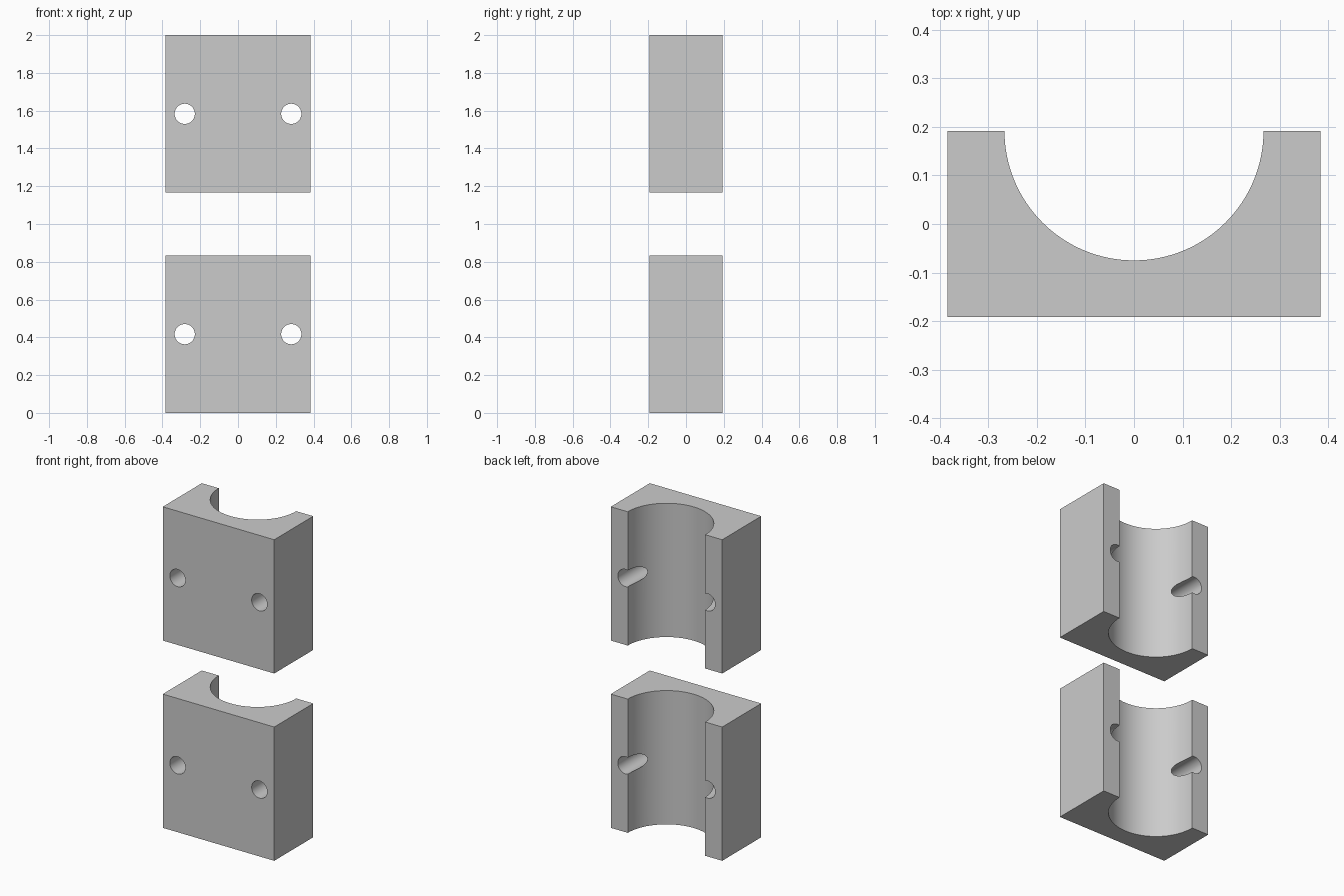
import bpy, bmesh, math

if "Cube" in bpy.data.objects:
    bpy.data.objects.remove(bpy.data.objects["Cube"])

W, D, H = 0.384, 0.192, 0.8333      # half width, half depth, height of a block
GROOVE_R = 0.267
HOLE_X, HOLE_R = 0.282, 0.0535


def make_object(name, bm):
    bmesh.ops.recalc_face_normals(bm, faces=bm.faces)
    mesh = bpy.data.meshes.new(name)
    bm.to_mesh(mesh)
    bm.free()
    obj = bpy.data.objects.new(name, mesh)
    bpy.context.collection.objects.link(obj)
    return obj


def clamp_block(name, z0):
    # Block profile with a half-round groove open to the back
    n = 64
    pts = [(-W, D), (-W, -D), (W, -D), (W, D)]
    pts += [(GROOVE_R * math.cos(math.pi * i / n), D - GROOVE_R * math.sin(math.pi * i / n))
            for i in range(n + 1)]
    bm = bmesh.new()
    face = bm.faces.new([bm.verts.new((x, y, z0)) for x, y in pts])
    ext = bmesh.ops.extrude_face_region(bm, geom=[face])
    verts = [v for v in ext["geom"] if isinstance(v, bmesh.types.BMVert)]
    bmesh.ops.translate(bm, verts=verts, vec=(0, 0, H))
    block = make_object(name, bm)

    # Pair of screw holes running front to back
    for side in (-1, 1):
        bpy.ops.mesh.primitive_cylinder_add(
            vertices=48, radius=HOLE_R, depth=1,
            location=(side * HOLE_X, 0, z0 + H / 2), rotation=(math.pi / 2, 0, 0))
        cutter = bpy.context.object
        cutter.name = "hole_cutter"
        cutter.hide_render = True
        mod = block.modifiers.new("screw_hole", "BOOLEAN")
        mod.operation = "DIFFERENCE"
        mod.solver = "EXACT"
        mod.object = cutter
        bpy.ops.object.select_all(action="DESELECT")
        block.select_set(True)
        bpy.context.view_layer.objects.active = block
        bpy.ops.object.modifier_apply(modifier=mod.name)
        bpy.data.objects.remove(cutter, do_unlink=True)

    bpy.ops.object.shade_smooth_by_angle(angle=math.radians(30))


clamp_block("lower_clamp_block", 0)
clamp_block("upper_clamp_block", 2 - H)
